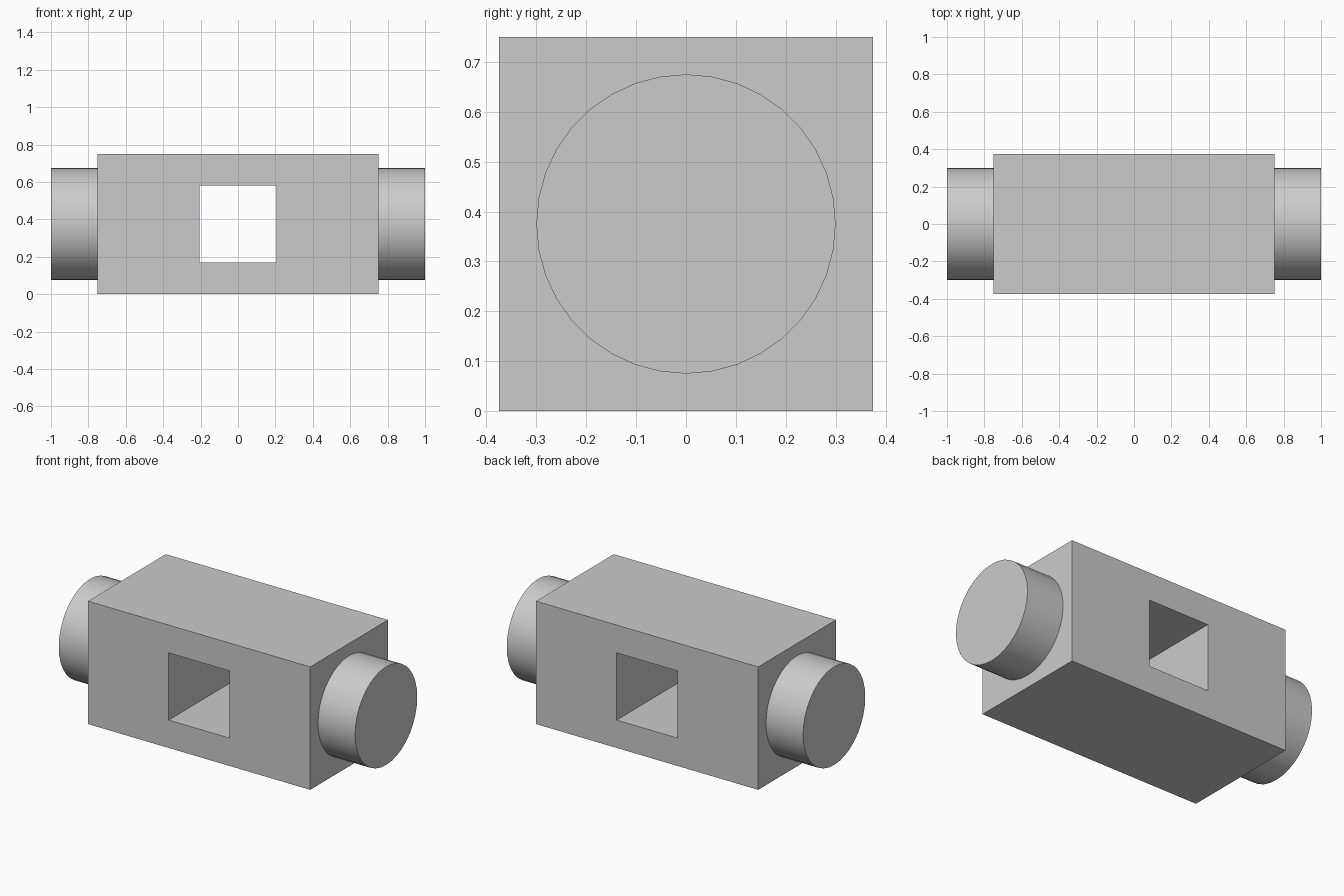
import bpy
import bmesh
from math import pi, radians
from mathutils import Matrix, Vector

cube = bpy.data.objects.get("Cube")
if cube:
    bpy.data.objects.remove(cube, do_unlink=True)

LENGTH, WIDTH, HOLE = 1.5, 0.75, 0.41
RADIUS, OVERALL = 0.3, 2.0
MID = WIDTH / 2

grey = bpy.data.materials.new("plain_grey")
grey.use_nodes = True
colour = (0.6, 0.6, 0.6, 1)
grey.diffuse_color = colour
grey.node_tree.nodes["Principled BSDF"].inputs["Base Color"].default_value = colour


def finish(name, bm):
    bmesh.ops.recalc_face_normals(bm, faces=bm.faces)
    mesh = bpy.data.meshes.new(name)
    bm.to_mesh(mesh)
    bm.free()
    mesh.materials.append(grey)
    obj = bpy.data.objects.new(name, mesh)
    bpy.context.collection.objects.link(obj)
    return obj


def rectangle(bm, half_x, half_z, y):
    corners = [(-1, -1), (1, -1), (1, 1), (-1, 1)]
    return [bm.verts.new((sx * half_x, y, MID + sz * half_z)) for sx, sz in corners]


# Block with a square window running from front to back
bm = bmesh.new()
outer = [rectangle(bm, LENGTH / 2, MID, y) for y in (-MID, MID)]
inner = [rectangle(bm, HOLE / 2, HOLE / 2, y) for y in (-MID, MID)]
for a, b in ((outer[0], outer[1]), (inner[0], inner[1]),
             (outer[0], inner[0]), (outer[1], inner[1])):
    for i in range(4):
        j = (i + 1) % 4
        bm.faces.new((a[i], a[j], b[j], b[i]))
finish("block", bm)

# Round stub on each end
stub_length = (OVERALL - LENGTH) / 2
for side, name in ((1, "left_stub"), (-1, "right_stub")):
    bm = bmesh.new()
    centre = Vector((side * (LENGTH + stub_length) / 2, 0, MID))
    if side > 0:
        centre.x = (LENGTH + OVERALL) / 4
    else:
        centre.x = -(LENGTH + OVERALL) / 4
    bmesh.ops.create_cone(
        bm, cap_ends=True, segments=36, radius1=RADIUS, radius2=RADIUS,
        depth=stub_length,
        matrix=Matrix.Translation(centre) @ Matrix.Rotation(pi / 2, 4, "Y"))
    stub = finish(name, bm)
    bpy.ops.object.select_all(action="DESELECT")
    stub.select_set(True)
    bpy.context.view_layer.objects.active = stub
    bpy.ops.object.shade_smooth_by_angle(angle=radians(30))
